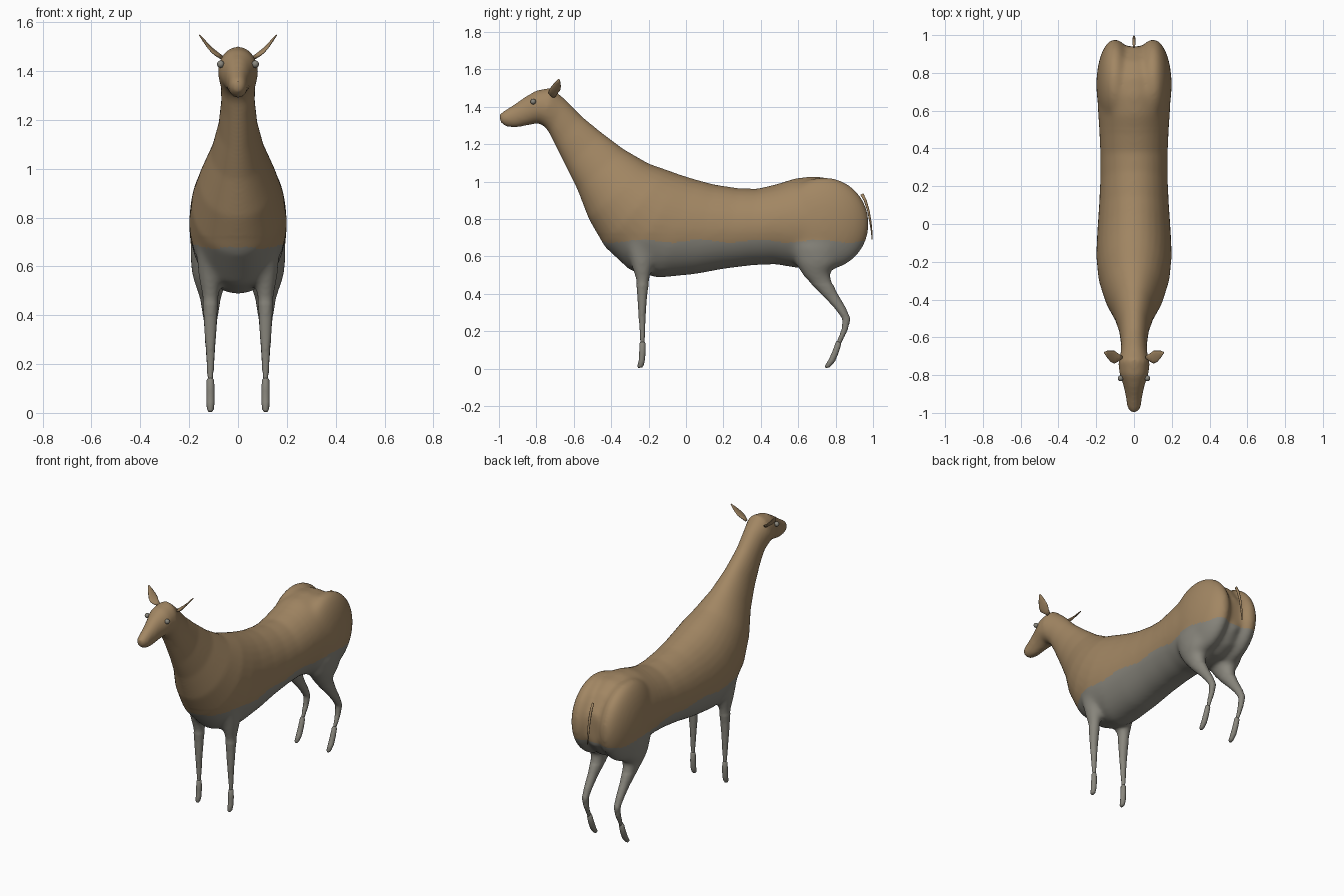
import bpy, bmesh, math
from mathutils import Vector


def material(name, rgb):
    m = bpy.data.materials.new(name)
    m.diffuse_color = (*rgb, 1)
    return m


BROWN = material("tan brown", (0.36, 0.24, 0.125))
GREY = material("warm grey", (0.25, 0.24, 0.205))


def finish(name, bm, mats):
    bmesh.ops.recalc_face_normals(bm, faces=bm.faces)
    me = bpy.data.meshes.new(name)
    for f in bm.faces:
        f.smooth = True
    bm.to_mesh(me)
    bm.free()
    for m in mats:
        me.materials.append(m)
    ob = bpy.data.objects.new(name, me)
    bpy.context.collection.objects.link(ob)
    return ob


def loft(bm, rings, n=24):
    """Skin elliptical rings given as (centre, half axis u, half axis v)."""
    loops = []
    for c, u, v in rings:
        loops.append([bm.verts.new(c + u * math.cos(2 * math.pi * i / n) + v * math.sin(2 * math.pi * i / n))
                      for i in range(n)])
    for a, b in zip(loops, loops[1:]):
        for i in range(n):
            bm.faces.new((a[i], a[(i + 1) % n], b[(i + 1) % n], b[i]))
    bm.faces.new(loops[0])
    bm.faces.new(loops[-1])
    bmesh.ops.recalc_face_normals(bm, faces=bm.faces)


def side_rings(rows):
    """Rings from side outline pairs: y1, z1, y2, z2, half width, x centre."""
    out = []
    for y1, z1, y2, z2, w, x in rows:
        a, b = Vector((x, y1, z1)), Vector((x, y2, z2))
        out.append(((a + b) / 2, (a - b) / 2, Vector((w, 0, 0))))
    return out


# Trunk, neck and head: top outline, bottom outline, half width
TRUNK = [
    (-1.0, 1.36, -.995, 1.318, .02), (-.975, 1.378, -.965, 1.294, .036),
    (-.92, 1.412, -.915, 1.287, .043), (-.86, 1.454, -.85, 1.3, .056),
    (-.80, 1.488, -.79, 1.312, .077), (-.72, 1.503, -.755, 1.293, .083),
    (-.64, 1.435, -.735, 1.265, .071), (-.56, 1.352, -.70, 1.195, .069),
    (-.45, 1.262, -.64, 1.075, .081), (-.33, 1.172, -.58, .955, .11),
    (-.20, 1.097, -.52, .80, .16), (-.10, 1.062, -.435, .65, .19),
    (-.03, 1.037, -.30, .525, .20), (.05, 1.012, -.15, .485, .195),
    (.15, .985, .05, .505, .185), (.28, .965, .20, .533, .178),
    (.38, .962, .35, .552, .178), (.48, .985, .48, .558, .183),
    (.58, 1.018, .58, .54, .19), (.68, 1.03, .69, .53, .195),
    (.78, 1.018, .78, .535, .17), (.86, .97, .86, .57, .12), (.94, .86, .94, .66, .05),
]
FORELEG = [
    (-.33, .68, -.15, .68, .06), (-.295, .56, -.175, .56, .05), (-.268, .47, -.195, .47, .034),
    (-.262, .40, -.206, .40, .029), (-.256, .30, -.214, .30, .023),
    (-.249, .20, -.217, .20, .016), (-.245, .13, -.219, .13, .012),
]
HINDLEG = [
    (.55, .66, .86, .66, .085), (.585, .56, .82, .56, .075), (.63, .49, .77, .515, .055),
    (.685, .435, .78, .465, .040), (.75, .37, .812, .40, .029), (.80, .315, .856, .325, .024),
    (.836, .265, .881, .265, .021), (.832, .215, .865, .205, .017), (.804, .14, .829, .13, .012),
]

bm = bmesh.new()
loft(bm, side_rings([r + (0,) for r in TRUNK]), 32)
for s in (-1, 1):
    loft(bm, side_rings([r + (s * .113,) for r in FORELEG]), 16)
    loft(bm, side_rings([r + (s * .113,) for r in HINDLEG]), 16)
    # Haunch lobes, leaving a cleft between them
    ball = bmesh.ops.create_uvsphere(bm, u_segments=24, v_segments=16, radius=1)["verts"]
    for v in ball:
        v.co = Vector((s * .1 + v.co.x * .1, .738 + v.co.y * .243, .775 + v.co.z * .25))
body = finish("body", bm, [BROWN, GREY])

# Fuse the masses into one skin
mod = body.modifiers.new("fuse", "REMESH")
mod.mode = "VOXEL"
mod.voxel_size = .009
deps = bpy.context.evaluated_depsgraph_get()
fused = bpy.data.meshes.new_from_object(body.evaluated_get(deps))
body.modifiers.clear()
bm = bmesh.new()
bm.from_mesh(fused)
bpy.data.meshes.remove(fused)

# Soften everything, most around the leg roots and haunches
trunk = [v for v in bm.verts if v.co.z > .46]
roots = [v for v in bm.verts if .45 < v.co.z < .72 or (v.co.z > .45 and v.co.y > .5)]
for verts, times in ((list(bm.verts), 2), (trunk, 8), (roots, 14)):
    for _ in range(times):
        bmesh.ops.smooth_vert(bm, verts=verts, factor=.5, use_axis_x=True, use_axis_y=True, use_axis_z=True)

# Grey belly and legs below a gently wavy line
for f in bm.faces:
    f.smooth = True
    c = f.calc_center_median()
    f.material_index = int(c.z < .682 + .008 * math.sin(20 * c.y))
bm.to_mesh(body.data)
bm.free()

FOREHOOF = [
    (-.242, .145, -.222, .145, .008), (-.249, .135, -.217, .135, .015), (-.25, .09, -.216, .09, .017),
    (-.252, .045, -.22, .045, .017), (-.26, .013, -.226, .018, .014), (-.255, .004, -.235, .006, .008),
]
HINDHOOF = [
    (.806, .148, .826, .14, .008), (.80, .14, .829, .128, .015), (.784, .095, .815, .083, .017),
    (.764, .05, .797, .04, .017), (.742, .014, .777, .016, .014), (.747, .004, .765, .006, .008),
]
# Ear centre line, half width and thickness
EAR = [(.066, -.705, 1.455, .010, .006), (.085, -.707, 1.468, .022, .006),
       (.103, -.705, 1.482, .034, .005), (.122, -.70, 1.502, .031, .004),
       (.142, -.69, 1.527, .019, .003), (.158, -.68, 1.548, .003, .002)]

for s, side in ((-1, "left"), (1, "right")):
    for name, rows in (("front_hoof", FOREHOOF), ("hind_hoof", HINDHOOF)):
        bm = bmesh.new()
        loft(bm, side_rings([r + (s * .113,) for r in rows]), 16)
        finish(f"{name}_{side}", bm, [GREY])

    bm = bmesh.new()
    loft(bm, [(Vector((s * x, y, z)), Vector((0, w, w * .25)), Vector((s * t, 0, -t)))
              for x, y, z, w, t in EAR], 12)
    finish(f"ear_{side}", bm, [BROWN])

    bm = bmesh.new()
    bmesh.ops.create_uvsphere(bm, u_segments=16, v_segments=10, radius=.015)
    bmesh.ops.translate(bm, verts=bm.verts, vec=(s * .071, -.817, 1.428))
    finish(f"eye_{side}", bm, [GREY])

# Thin hanging tail
TAIL = [(.932, .93, .948, .938, .006), (.952, .895, .966, .90, .008), (.97, .84, .982, .843, .008),
        (.981, .78, .992, .782, .007), (.989, .73, .997, .73, .006), (.993, .69, .998, .69, .003)]
bm = bmesh.new()
loft(bm, side_rings([r + (0,) for r in TAIL]), 10)
finish("tail", bm, [BROWN])
